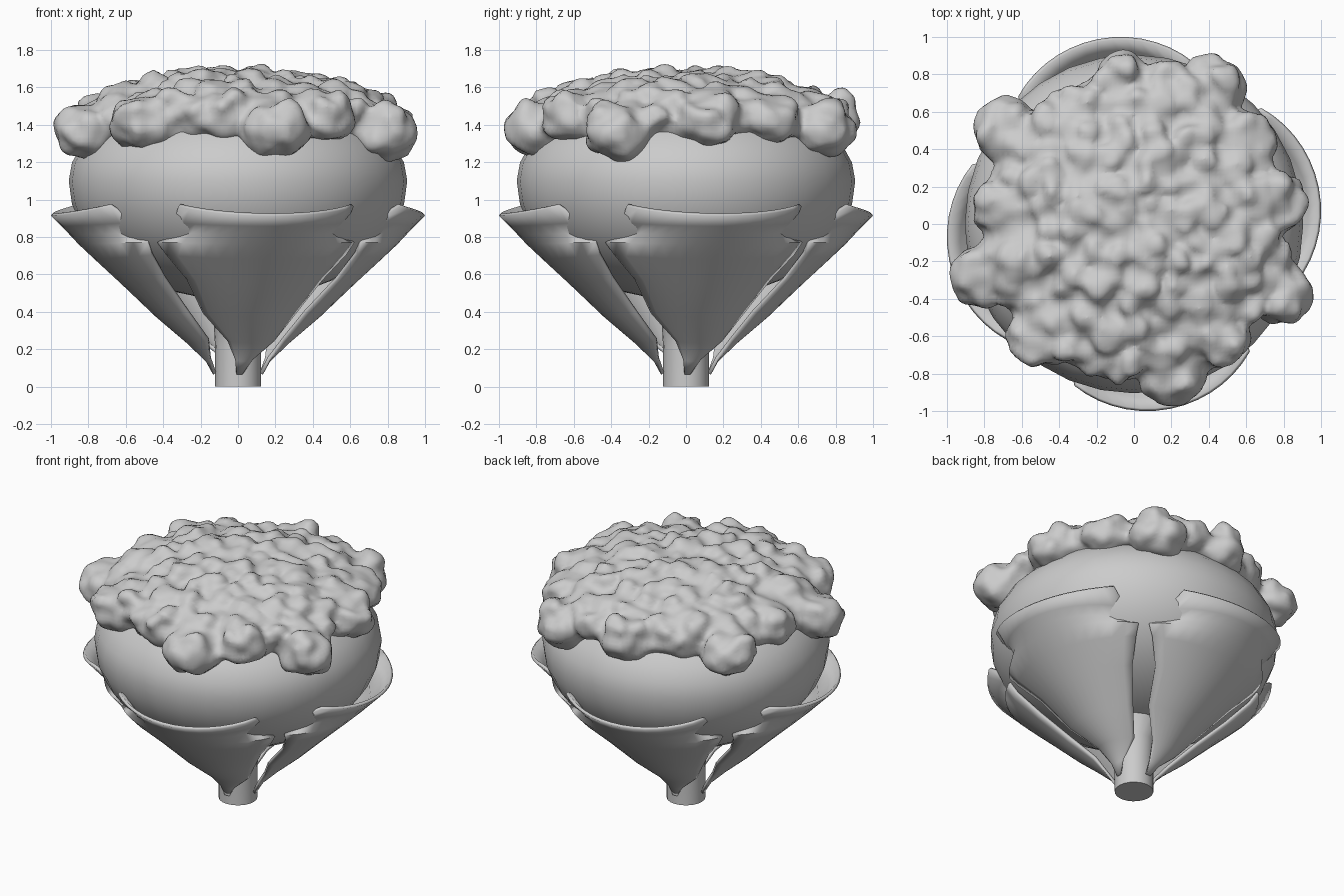
import bpy, bmesh, math, random
from mathutils import Vector, noise

if "Cube" in bpy.data.objects:
    bpy.data.objects.remove(bpy.data.objects["Cube"])

random.seed(4)
grey = bpy.data.materials.new("plain grey")
grey.diffuse_color = (0.6, 0.6, 0.6, 1)
grey.use_nodes = True
grey.node_tree.nodes["Principled BSDF"].inputs["Base Color"].default_value = grey.diffuse_color


def link(name, me, angle):
    me.materials.append(grey)
    ob = bpy.data.objects.new(name, me)
    bpy.context.collection.objects.link(ob)
    bpy.ops.object.select_all(action='DESELECT')
    ob.select_set(True)
    bpy.context.view_layer.objects.active = ob
    bpy.ops.object.shade_smooth_by_angle(angle=math.radians(angle))
    return ob


def make(name, bm, angle=50):
    bmesh.ops.recalc_face_normals(bm, faces=bm.faces)
    me = bpy.data.meshes.new(name)
    bm.to_mesh(me)
    bm.free()
    return link(name, me, angle)


def lathe(name, profile, steps):
    bm = bmesh.new()
    vs = [bm.verts.new((r, 0, z)) for r, z in profile]
    es = [bm.edges.new(p) for p in zip(vs, vs[1:])]
    bmesh.ops.spin(bm, geom=vs + es, cent=(0, 0, 0), axis=(0, 0, 1),
                   angle=math.tau, steps=steps)
    bmesh.ops.remove_doubles(bm, verts=bm.verts, dist=1e-4)
    return make(name, bm)


# Round head: a squashed ball, a little fuller below its widest line
profile = []
for i in range(17):
    a = -math.pi / 2 + math.pi * i / 16
    profile.append((0.905 * math.cos(a), 1.1 + (0.5 if a > 0 else 0.64) * math.sin(a)))
lathe("head", profile, 32)

# Stem
lathe("stem", [(0, 0), (0.122, 0), (0.122, 0.2), (0.13, 0.35), (0.2, 0.53), (0, 0.56)], 20)

# Florets: large lumps on the rim (x, y, z, radius)
rim = [(0.77, 0.12, 1.41, 0.16), (0.78, -0.36, 1.35, 0.18), (0.46, -0.62, 1.42, 0.15),
       (0.2, -0.78, 1.37, 0.19), (-0.08, -0.70, 1.44, 0.15), (-0.5, -0.59, 1.41, 0.18),
       (-0.81, -0.28, 1.36, 0.17), (-0.70, 0.08, 1.42, 0.17), (-0.68, 0.5, 1.38, 0.18),
       (-0.38, 0.54, 1.43, 0.17), (-0.06, 0.75, 1.41, 0.17), (0.42, 0.73, 1.37, 0.18),
       (0.60, 0.45, 1.42, 0.16), (0.17, 0.72, 1.44, 0.15), (-0.28, -0.64, 1.45, 0.13)]
lumps = []
for x, y, z, r in rim:
    lumps.append((Vector((x, y, z)), Vector((r, r, r * 0.8))))
    # Inner shoulder that ties the lump to the dome
    lumps.append((Vector((x * 0.84, y * 0.84, z + 0.03)), Vector((r, r, r * 0.85))))
    for k in range(4):
        a = math.atan2(y, x) + random.uniform(-1.4, 1.4)
        c = Vector((x, y, z)) + Vector((math.cos(a) * 0.08, math.sin(a) * 0.08,
                                        random.uniform(0.02, 0.1)))
        lumps.append((c, Vector((1, 1, 0.9)) * r * 0.52))

# Small lumps spread over the dome
core_r, core_z, core_h = 0.81, 1.41, 0.25
count = 125
for i in range(count):
    d = 0.79 * math.sqrt((i + 0.5) / count)
    a = i * 2.39996 + random.uniform(-0.2, 0.2)
    z = core_z + core_h * math.sqrt(1 - (d / core_r) ** 2) + random.uniform(-0.035, 0.0)
    lumps.append((Vector((d * math.cos(a), d * math.sin(a), z)),
                  Vector((1, 1, 0.85)) * random.uniform(0.06, 0.09)))
# Core that joins the lumps into one crust
lumps.append((Vector((0, 0, core_z)), Vector((core_r, core_r, core_h))))

ball = bmesh.new()
bmesh.ops.create_icosphere(ball, subdivisions=3, radius=1)
ball.verts.index_update()
ball_verts = [v.co.copy() for v in ball.verts]
ball_faces = [[v.index for v in f.verts] for f in ball.faces]
ball.free()
verts, faces = [], []
for c, size in lumps:
    base = len(verts)
    verts += [c + Vector((p.x * size.x, p.y * size.y, p.z * size.z)) for p in ball_verts]
    faces += [[base + i for i in f] for f in ball_faces]
me = bpy.data.meshes.new("florets")
me.from_pydata(verts, [], faces)
florets = link("florets", me, 180)
mod = florets.modifiers.new("fuse", 'REMESH')
mod.mode = 'VOXEL'
mod.voxel_size = 0.025
mod.use_smooth_shade = True
bpy.ops.object.modifier_apply(modifier=mod.name)

# Uneven floret surface
me = florets.data
moved = []
for v in me.vertices:
    p = v.co + v.normal * (noise.noise(v.co * 11) * 0.035)
    moved += [p.x, p.y, p.z]
me.vertices.foreach_set("co", moved)
me.update()
mod = florets.modifiers.new("soften", 'SMOOTH')
mod.factor = 0.5
mod.iterations = 4

# Leaves: rows of (z, radius, left angle, right angle, edge pull-in, edge lift)
rows = [(0.07, 0.125, -3, 9, 0.0, 0.0), (0.14, 0.165, -4, 26, 0.0, 0.01),
        (0.24, 0.275, -12, 50, 0.03, 0.01), (0.38, 0.435, -27, 49, 0.03, 0.02),
        (0.56, 0.625, -27, 49, 0.03, 0.02), (0.69, 0.765, -31, 51, 0.03, 0.02),
        (0.77, 0.85, -33, 52, 0.07, 0.0), (0.82, 0.90, -29, 49, 0.19, 0.0),
        (0.865, 0.945, -25, 46, 0.15, 0.02), (0.92, 1.0, -20, 42, 0.085, 0.05)]
cols = 14
for k in range(4):
    bm = bmesh.new()
    grid = []
    for z, r, left, right, pull, lift in rows:
        line = []
        for j in range(cols + 1):
            u = j / cols
            s = (2 * u - 1) ** 2
            a = math.radians(left + (right - left) * u - 90 + 90 * k)
            rr = r - pull * s
            line.append(bm.verts.new((rr * math.cos(a), rr * math.sin(a), z + lift * s)))
        grid.append(line)
    for lo, hi in zip(grid, grid[1:]):
        for j in range(cols):
            bm.faces.new((lo[j], lo[j + 1], hi[j + 1], hi[j]))
    leaf = make("leaf_%d" % (k + 1), bm, 60)
    mod = leaf.modifiers.new("thickness", 'SOLIDIFY')
    mod.thickness = 0.02
    mod.offset = 0
